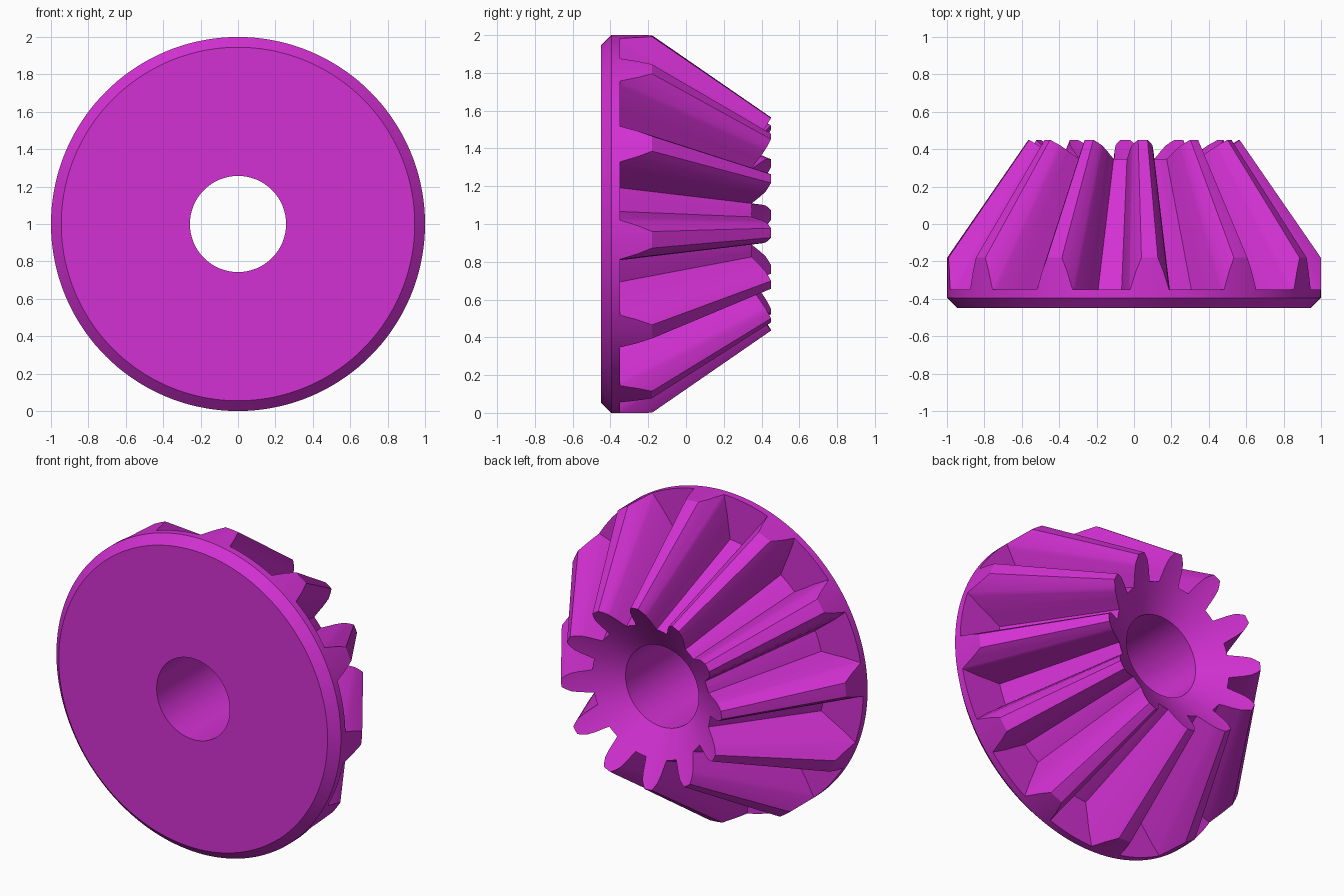
import bpy, bmesh, math

if "Cube" in bpy.data.objects:
    bpy.data.objects.remove(bpy.data.objects["Cube"])

TEETH = 12
PHASE = 4.8          # degrees from the top to the first tooth
APEX = 1.27          # y of the point where all tooth lines meet
PLATE_Y = -0.35      # rear plate face, where the tooth gaps begin


def polar(r, y, deg):
    a = math.radians(deg)
    return (r * math.sin(a), y, 1 + r * math.cos(a))


def make_object(name, bm):
    bmesh.ops.recalc_face_normals(bm, faces=bm.faces)
    me = bpy.data.meshes.new(name)
    bm.to_mesh(me)
    bm.free()
    ob = bpy.data.objects.new(name, me)
    bpy.context.collection.objects.link(ob)
    return ob


def loft(bm, rings, closed):
    """Skin equal-length point rings; closed joins last to first, else caps the ends."""
    vs = [[bm.verts.new(p) for p in ring] for ring in rings]
    n = len(rings[0])
    for i in range(len(vs) if closed else len(vs) - 1):
        a, b = vs[i], vs[(i + 1) % len(vs)]
        for j in range(n):
            k = (j + 1) % n
            bm.faces.new((a[j], a[k], b[k], b[j]))
    if not closed:
        bm.faces.new(vs[0])
        bm.faces.new(vs[-1])


# Gear blank: bevelled plate, tooth cone, dished end and bore
profile = [(0.257, -0.45), (0.945, -0.45), (1, -0.395), (1, -0.18),
           (0.565, 0.45), (0.257, 0.24)]
bm = bmesh.new()
SEG = 144
loft(bm, [[polar(r, y, 360 * i / SEG) for r, y in profile] for i in range(SEG)], True)
gear = make_object("bevel_gear", bm)

# Tooth gaps: wedges tapering towards the apex (slope from apex, half angle)
half = [(0.451, 5), (0.50, 6.4), (0.55, 7.4), (0.60, 8.6), (0.617, 9.0),
        (0.655, 10.7), (0.69, 12.5), (0.72, 13.7)]
section = [(s, -a) for s, a in reversed(half)] + [(0.451, 0)] + half
bm = bmesh.new()
for t in range(TEETH):
    mid = PHASE + 360 / TEETH * (t + 0.5)
    loft(bm, [[polar(s * (APEX - y), y, mid + a) for s, a in section]
              for y in (PLATE_Y, 0.7)], False)
gaps = make_object("gap_cutter", bm)
gaps.hide_render = True
gaps.hide_set(True)

# Cut the gaps
mod = gear.modifiers.new("cut_gaps", 'BOOLEAN')
mod.operation = 'DIFFERENCE'
mod.solver = 'EXACT'
mod.object = gaps
bpy.context.view_layer.objects.active = gear
gear.select_set(True)
bpy.ops.object.modifier_apply(modifier=mod.name)
bpy.data.objects.remove(gaps)

# Colour and shading
mat = bpy.data.materials.new("magenta")
mat.diffuse_color = (0.65, 0.03, 0.65, 1)
mat.use_nodes = True
mat.node_tree.nodes["Principled BSDF"].inputs["Base Color"].default_value = mat.diffuse_color
gear.data.materials.clear()
gear.data.materials.append(mat)
bpy.ops.object.shade_smooth_by_angle(angle=math.radians(25))
